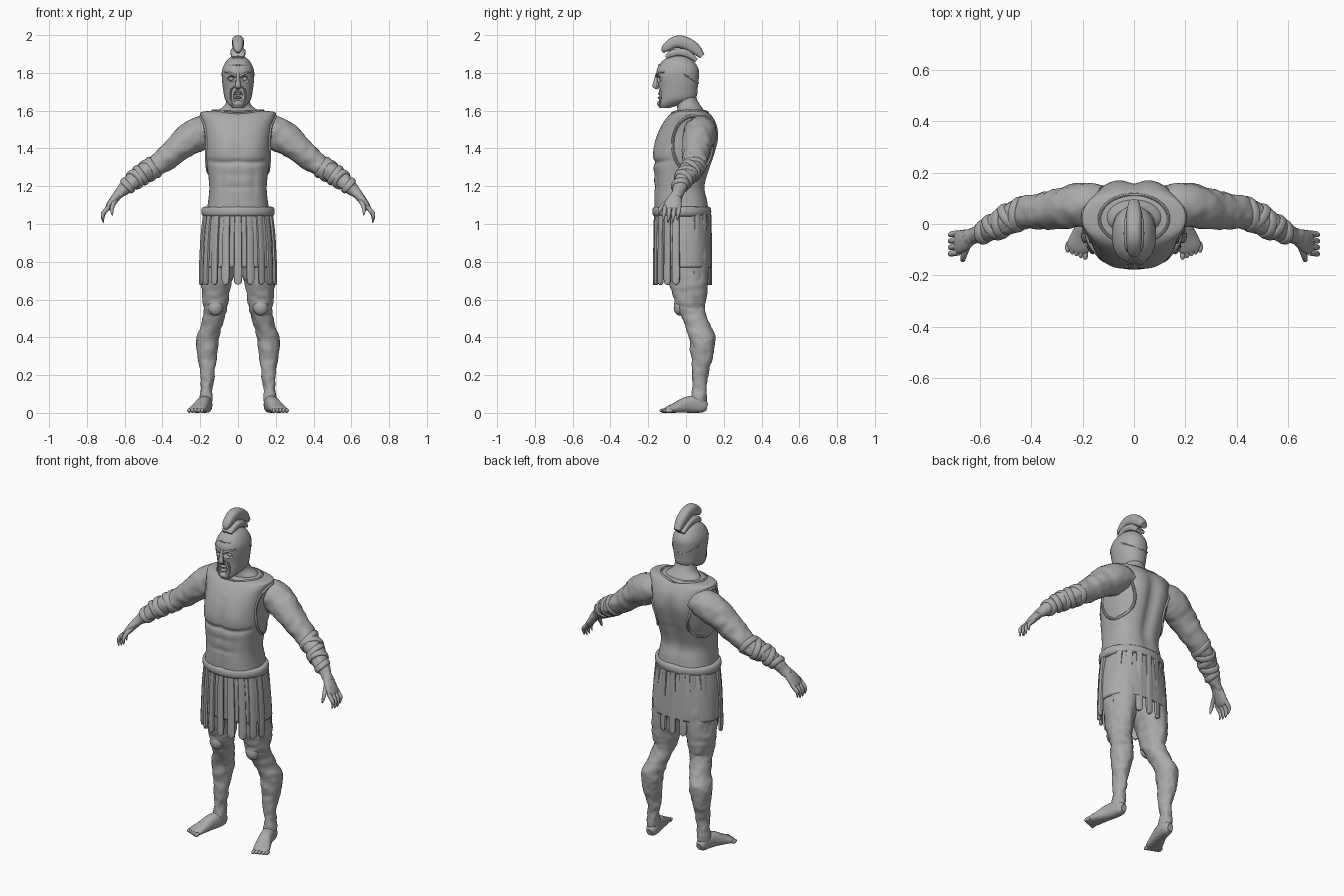
import bpy, bmesh, math
from mathutils import Vector, noise
from mathutils.bvhtree import BVHTree

cube = bpy.data.objects.get("Cube")
if cube:
    bpy.data.objects.remove(cube)

grey = bpy.data.materials.new("stone_grey")
grey.use_nodes = True
COLOUR = (0.4, 0.4, 0.4, 1)
grey.diffuse_color = COLOUR
grey.node_tree.nodes["Principled BSDF"].inputs["Base Color"].default_value = COLOUR

X, Y, Z = Vector((1, 0, 0)), Vector((0, 1, 0)), Vector((0, 0, 1))


def finish(name, bm, mirror=False):
    bmesh.ops.recalc_face_normals(bm, faces=bm.faces)
    me = bpy.data.meshes.new(name)
    bm.to_mesh(me)
    bm.free()
    me.materials.append(grey)
    ob = bpy.data.objects.new(name, me)
    bpy.context.collection.objects.link(ob)
    if mirror:
        ob.modifiers.new("mirror", "MIRROR").use_mirror_merge = False
    bpy.ops.object.select_all(action="DESELECT")
    ob.select_set(True)
    bpy.context.view_layer.objects.active = ob
    bpy.ops.object.shade_smooth_by_angle(angle=math.radians(45))
    return ob


def spline(rows, steps, closed=False):
    """Smooth a list of equal-length rows with a Catmull-Rom spline."""
    n, out = len(rows), []
    pick = (lambda i: rows[i % n]) if closed else (lambda i: rows[max(0, min(n - 1, i))])
    for i in range(n if closed else n - 1):
        for k in range(steps):
            t = k / steps
            out.append([0.5 * (2 * b + (c - a) * t + (2 * a - 5 * b + 4 * c - d) * t * t
                               + (3 * b - a - 3 * c + d) * t ** 3)
                        for a, b, c, d in zip(pick(i - 1), pick(i), pick(i + 1), pick(i + 2))])
    return out if closed else out + [list(rows[-1])]


def sweep(name, rows, ref, axis=None, sides=16, steps=4, power=2, mirror=False,
          closed=False, caps=True, shape=None):
    """Rows are x, y, z, radius across, radius along ref."""
    rows = spline(rows, steps, closed)
    n = len(rows)
    bm = bmesh.new()
    rings = []
    for i, (x, y, z, ra, rb) in enumerate(rows):
        lo, hi = (rows[i - 1], rows[(i + 1) % n]) if closed else (rows[max(i - 1, 0)], rows[min(i + 1, n - 1)])
        tan = axis or (Vector(hi[:3]) - Vector(lo[:3])).normalized()
        a = ref.cross(tan).normalized()
        b = tan.cross(a)
        ring = []
        for k in range(sides):
            ang = math.tau * k / sides
            c, s = math.cos(ang), math.sin(ang)
            c = math.copysign(abs(c) ** (2 / power), c)
            s = math.copysign(abs(s) ** (2 / power), s)
            ring.append(bm.verts.new(Vector((x, y, z)) + a * c * max(ra, .001) + b * s * max(rb, .001)))
        rings.append(ring)
    for i in range(n if closed else n - 1):
        p, q = rings[i], rings[(i + 1) % n]
        for k in range(sides):
            j = (k + 1) % sides
            bm.faces.new((p[k], p[j], q[j], q[k]))
    if caps and not closed:
        bm.faces.new(rings[0])
        bm.faces.new(rings[-1])
    if shape:
        for v in bm.verts:
            v.co = shape(v.co.copy())
    return finish(name, bm, mirror)


def loft(name, rows, **kw):
    """Rows are z, x min, x max, y min, y max of level sections."""
    return sweep(name, [((a + b) / 2, (c + d) / 2, z, (b - a) / 2, (d - c) / 2)
                        for z, a, b, c, d in rows], Y, axis=Z, **kw)


def ball(name, centre, radii, mirror=False):
    bm = bmesh.new()
    bmesh.ops.create_uvsphere(bm, u_segments=16, v_segments=10, radius=1)
    for v in bm.verts:
        v.co = Vector(centre) + Vector(c * r for c, r in zip(v.co, radii))
    return finish(name, bm, mirror)


def bell(d, w):
    return math.exp(-(d / w) ** 2)


def rough(co):
    """Weathered, sinewy skin."""
    return co + noise.noise_vector(co * 22) * 0.007 + noise.noise_vector(co * 50) * 0.003


# Cuirass with chest, belly and spine modelling
def muscles(co):
    x, z = abs(co.x), co.z
    if co.y < -0.03:
        pec = 1.325 + 1.2 * (x - 0.07) ** 2
        d = 0.010 * bell(z - pec, 0.014) * (x < 0.17) + 0.006 * bell(x, 0.012) * (z < 1.5)
        for rib in (1.26, 1.195):
            d += 0.006 * bell(z - rib, 0.010) * bell(x, 0.08)
        d += 0.006 * bell(x - 0.085, 0.014) * bell(z - 1.22, 0.08)
        d -= 0.008 * bell(x - 0.08, 0.06) * bell(z - 1.39, 0.05)
        co.y += d
    elif co.y > 0.05:
        co.y -= 0.022 * bell(x, 0.03) * bell(z - 1.35, 0.2)
        co.y += 0.006 * bell(x - 0.09, 0.05) * bell(z - 1.45, 0.08)
    return co


torso = [(1.04, .172, -.165, .125), (1.12, .158, -.168, .115), (1.2, .152, -.168, .102),
         (1.3, .163, -.172, .13), (1.36, .172, -.172, .15), (1.45, .176, -.16, .17),
         (1.52, .185, -.13, .165), (1.57, .198, -.095, .14), (1.592, .195, -.065, .115),
         (1.6, .13, -.04, .095)]
cuirass = loft("cuirass", [(z, -w, w, f, b) for z, w, f, b in torso], sides=72, steps=8,
               power=2.5, shape=muscles)
bm = bmesh.new()
bm.from_mesh(cuirass.data)
tree = BVHTree.FromBMesh(bm)
bm.free()

# Raised edges of the armholes and the neckline, laid on the cuirass
arm_rim, neck_rim = [], []
for k in range(24):
    c, s = math.cos(math.tau * k / 24), math.sin(math.tau * k / 24)
    hit = tree.ray_cast(Vector((1, .035 + .105 * c, 1.42 + .15 * s)), -X)[0]
    if hit:
        arm_rim.append((*hit, .008, .008))
    hit = tree.ray_cast(Vector((.135 * c, .02 + .095 * s, 3)), -Z)[0]
    if hit:
        neck_rim.append((*hit, .006, .006))
sweep("armhole_rim", arm_rim, X, sides=8, steps=3, closed=True, mirror=True)
sweep("neckline_rim", neck_rim, Z, sides=8, steps=3, closed=True)

# Neck
loft("neck", [(1.56, -.13, .13, -.05, .10), (1.6, -.105, .105, -.045, .095), (1.63, -.07, .07, -.05, .075),
              (1.67, -.06, .06, -.06, .055), (1.74, -.06, .06, -.07, .05)], sides=28)

# Helmet with a shallow face opening
helmet = loft("helmet", [(1.615, -.03, .03, -.14, -.085), (1.635, -.05, .05, -.15, -.02),
                         (1.665, -.07, .07, -.145, .05), (1.72, -.08, .08, -.145, .062),
                         (1.78, -.086, .086, -.155, .068), (1.82, -.083, .083, -.153, .066),
                         (1.86, -.064, .064, -.128, .042), (1.885, -.036, .036, -.09, .005),
                         (1.894, -.006, .006, -.05, -.035)], sides=40, steps=6, power=2.2)
for side in (-1, 1):
    eye_cut = ball("eye_cutter", (.037 * side, -.155, 1.768), (.03, .03, .017))
    eye_cut.rotation_euler.y = 0
    cutters = [eye_cut]
    if side == 1:
        cutters.append(ball("mouth_cutter", (0, -.155, 1.675), (.03, .03, .04)))
    for cut in cutters:
        cut.hide_render = True
        cut.hide_set(True)
        mod = helmet.modifiers.new("opening", "BOOLEAN")
        mod.operation, mod.object, mod.solver = "DIFFERENCE", cut, "EXACT"
ball("eye", (.036, -.128, 1.768), (.014, .012, .010), mirror=True)
sweep("nose", [(0, -.153, 1.80, .008, .006), (0, -.160, 1.76, .011, .011), (0, -.164, 1.728, .016, .013),
               (0, -.155, 1.715, .010, .006)], Y, axis=Z, sides=12)
ball("upper_lip", (0, -.137, 1.69), (.024, .012, .007))
ball("lower_lip", (0, -.137, 1.668), (.020, .013, .007))
ball("chin", (0, -.135, 1.638), (.026, .018, .016))
sweep("brow_ridge", [(.008, -.157, 1.782, .005, .006), (.04, -.146, 1.798, .006, .006),
                     (.068, -.112, 1.805, .005, .005)], Z, sides=8, mirror=True)
sweep("cheek_edge", [(.012, -.15, 1.73, .004, .004), (.034, -.14, 1.715, .005, .005),
                     (.04, -.135, 1.67, .005, .005), (.028, -.14, 1.63, .004, .004)], Y, sides=8, mirror=True)
sweep("helmet_band", [(.004, -.146, 1.842, .004, .004), (.05, -.118, 1.835, .004, .004),
                      (.081, -.04, 1.805, .004, .004), (.066, .035, 1.765, .004, .004),
                      (.004, .066, 1.745, .004, .004)], Z, sides=8, mirror=True)

# Crest on its holder
sweep("crest_holder", [(0, -.105, 1.882, .008, .03), (0, -.08, 1.9, .018, .038), (0, -.04, 1.91, .02, .04),
                       (0, .01, 1.9, .02, .038), (0, .055, 1.865, .01, .028)], X, power=4, sides=20)
sweep("crest", [(0, -.122, 1.908, .006, .010), (0, -.108, 1.93, .022, .024), (0, -.06, 1.962, .031, .03),
                (0, -.01, 1.96, .034, .031), (0, .045, 1.93, .030, .029), (0, .085, 1.888, .016, .02)],
      X, power=2.6, sides=24, steps=6)

# Belt
belt = []
for k in range(32):
    c, s = math.cos(math.tau * k / 32), math.sin(math.tau * k / 32)
    belt.append((.176 * c, -.022 + .138 * s, 1.066, .018, .026))
sweep("belt", belt, Z, sides=12, steps=2, closed=True, power=2.6)

# Under skirt
skirt = loft("skirt", [(1.06, -.17, .17, -.155, .12), (.95, -.19, .19, -.155, .13), (.85, -.198, .198, -.15, .135),
                       (.77, -.202, .202, -.145, .135)], sides=48, power=2.3, caps=False)
skirt.modifiers.new("cloth", "SOLIDIFY").thickness = 0.012

# Hanging straps, left bare at the hips
for deg in (0, 19, 38, 57, 76, 122, 142, 161, 180):
    a = math.radians(deg)
    out = Vector((math.sin(a), -math.cos(a), 0))
    rows = []
    for z, grow, w in ((1.05, 0, .018), (.95, .012, .02), (.85, .018, .021), (.75, .022, .022),
                       (.70, .022, .021), (.685, .021, .014), (.678, .02, .003)):
        rows.append(((.18 + grow) * out.x, -.018 + (.143 + grow * .2) * out.y, z, w, .009))
    sweep("skirt_strap", rows, out, axis=Z, sides=12, power=3, mirror=deg % 180 != 0)

# Legs and feet
loft("leg", [(.98, .0, .17, -.12, .11), (.8, .012, .188, -.11, .12), (.68, .035, .193, -.085, .115),
             (.6, .05, .187, -.065, .105), (.55, .06, .18, -.05, .1), (.48, .078, .192, -.012, .12),
             (.4, .1, .22, .015, .155), (.32, .108, .217, .025, .148), (.24, .12, .205, .03, .125),
             (.15, .133, .197, .035, .11), (.08, .135, .2, .025, .11), (.02, .137, .198, .03, .108)],
     sides=32, steps=8, mirror=True, shape=rough)
ball("kneecap", (.12, -.035, .56), (.04, .03, .045), mirror=True)
sweep("foot", [(.166, .112, .03, .018, .02), (.167, .09, .036, .03, .036), (.172, .05, .045, .035, .045),
               (.185, .0, .042, .037, .042), (.203, -.05, .028, .043, .028), (.218, -.09, .018, .046, .018),
               (.224, -.108, .012, .035, .012)], Z, sides=20, power=2.4, mirror=True)
for i in range(5):
    ball("toe", (.19 + .017 * i, -.118 + .007 * i, .012), (.011, .022, .012), mirror=True)

# Arms
arm = [(.13, .07, 1.5, .07, .08), (.2, .075, 1.48, .088, .085), (.28, .06, 1.432, .08, .08),
       (.36, .05, 1.365, .066, .07), (.44, .04, 1.305, .054, .062), (.5, .012, 1.268, .052, .055),
       (.56, -.02, 1.225, .044, .046), (.62, -.042, 1.17, .03, .033), (.65, -.055, 1.14, .025, .033)]
sweep("arm", arm, Y, sides=32, steps=8, mirror=True, shape=rough)

# Forearm wrappings, tilted rings around the arm
path = spline(arm, 8)
for i, (at, tilt) in enumerate(((33, .3), (37, -.25), (42, .3), (46, -.2), (51, .25))):
    x, y, z, ra, rb = path[at]
    along = (Vector(path[at + 1][:3]) - Vector(path[at - 1][:3])).normalized()
    rows = []
    for step, swell in ((-.018, -.004), (-.014, .006), (0, .009), (.014, .006), (.018, -.004)):
        rows.append((*(Vector((x, y, z)) + along * step), ra + swell, rb + swell))
    sweep("forearm_wrap", rows, Y, axis=(along + Y * tilt).normalized(), sides=24, steps=3, mirror=True)

# Hands with hooked fingers
sweep("hand", [(.635, -.05, 1.155, .024, .03), (.66, -.063, 1.125, .022, .042), (.685, -.072, 1.09, .017, .046),
               (.695, -.074, 1.075, .010, .04)], Y, sides=16, mirror=True)
for i in range(4):
    y = -.036 - .025 * i
    drop = (.012, 0, 0, .008)[i]
    sweep("finger", [(.683, y, 1.092, .012, .012), (.705, y - .003, 1.067, .012, .012),
                     (.716, y - .006, 1.04 + drop, .010, .010), (.712, y - .01, 1.007 + drop, .003, .003)],
          Y, sides=10, mirror=True)
sweep("thumb", [(.65, -.085, 1.125, .014, .014), (.662, -.118, 1.10, .012, .012), (.668, -.138, 1.075, .010, .010),
                (.664, -.145, 1.045, .003, .003)], X, sides=10, mirror=True)
